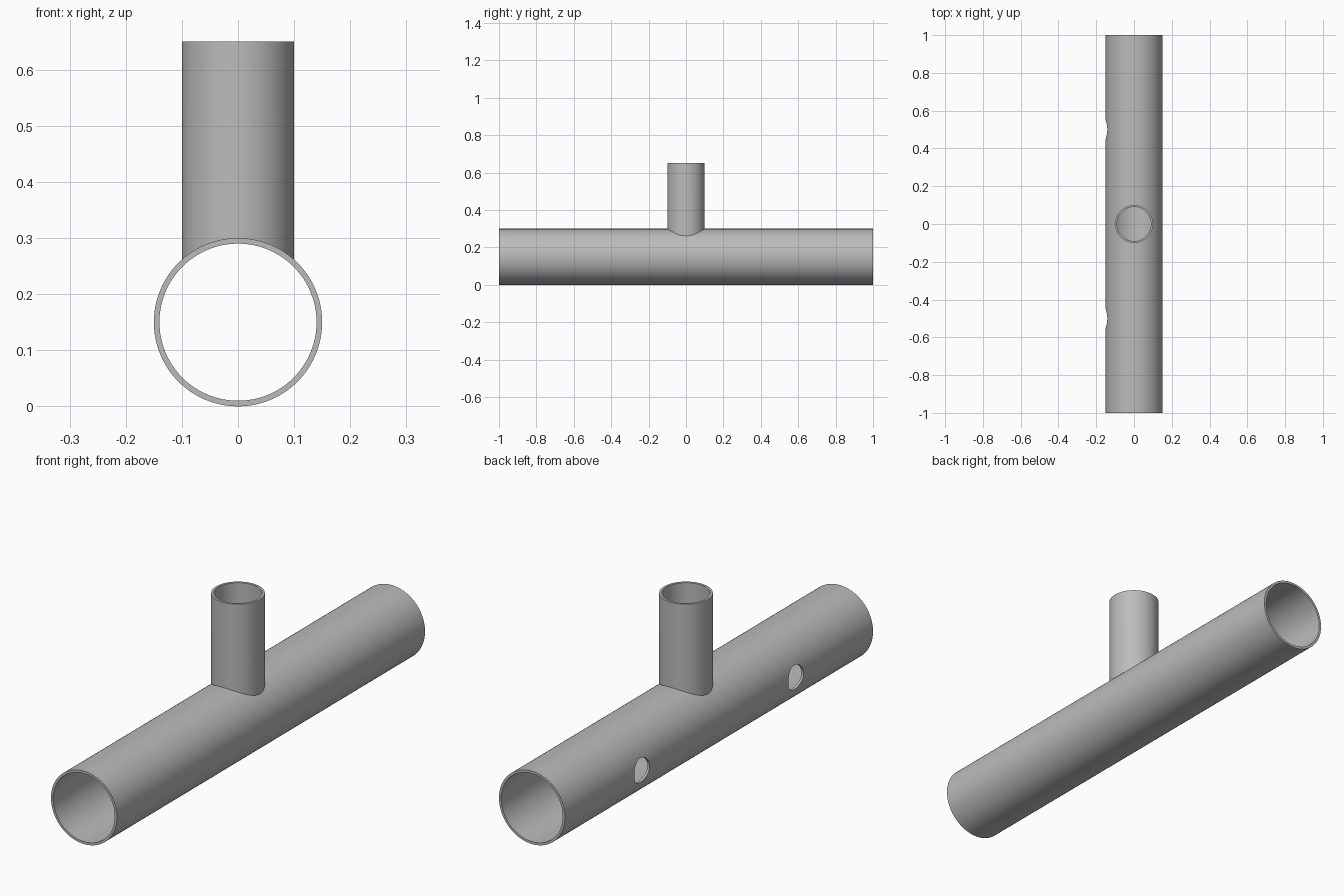
import bpy
import math

cube = bpy.data.objects.get("Cube")
if cube:
    bpy.data.objects.remove(cube, do_unlink=True)

SIDES = 96
AXIS_Z = 0.15      # height of the main pipe's centre line
WALL = 0.01
MAIN_R, BRANCH_R, HOLE_R = 0.15, 0.1, 0.05

grey = bpy.data.materials.new("pipe grey")
grey.use_nodes = True
colour = (0.5, 0.5, 0.5, 1)
grey.diffuse_color = colour
grey.node_tree.nodes["Principled BSDF"].inputs["Base Color"].default_value = colour


def cylinder(name, radius, length, centre, rotation=(0, 0, 0)):
    bpy.ops.mesh.primitive_cylinder_add(vertices=SIDES, radius=radius, depth=length,
                                        location=centre, rotation=rotation)
    obj = bpy.context.object
    obj.name = name
    obj.data.materials.append(grey)
    return obj


def combine(target, other, operation):
    """Apply a boolean to the target and drop the helper solid."""
    mod = target.modifiers.new(operation.lower(), 'BOOLEAN')
    mod.operation = operation
    mod.solver = 'EXACT'
    mod.object = other
    bpy.context.view_layer.objects.active = target
    bpy.ops.object.modifier_apply(modifier=mod.name)
    bpy.data.objects.remove(other, do_unlink=True)


along_y = (math.pi / 2, 0, 0)
along_x = (0, math.pi / 2, 0)

# Main pipe with the upright branch joined on
pipe = cylinder("pipe_tee", MAIN_R, 2, (0, 0, AXIS_Z), along_y)
combine(pipe, cylinder("branch", BRANCH_R, 0.5, (0, 0, 0.4)), 'UNION')

# Bores through both pipes
combine(pipe, cylinder("main_bore", MAIN_R - WALL, 2.2, (0, 0, AXIS_Z), along_y), 'DIFFERENCE')
combine(pipe, cylinder("branch_bore", BRANCH_R - WALL, 0.6, (0, 0, 0.47)), 'DIFFERENCE')

# Two round side holes in the right wall
for y in (-0.5, 0.5):
    combine(pipe, cylinder("side_hole", HOLE_R, 0.2, (-0.15, y, AXIS_Z), along_x), 'DIFFERENCE')

# Smooth walls, crisp rims and joints
bpy.ops.object.select_all(action='DESELECT')
pipe.select_set(True)
bpy.context.view_layer.objects.active = pipe
bpy.ops.object.transform_apply(location=True, rotation=True, scale=True)
bpy.ops.object.shade_smooth_by_angle(angle=math.radians(30))
